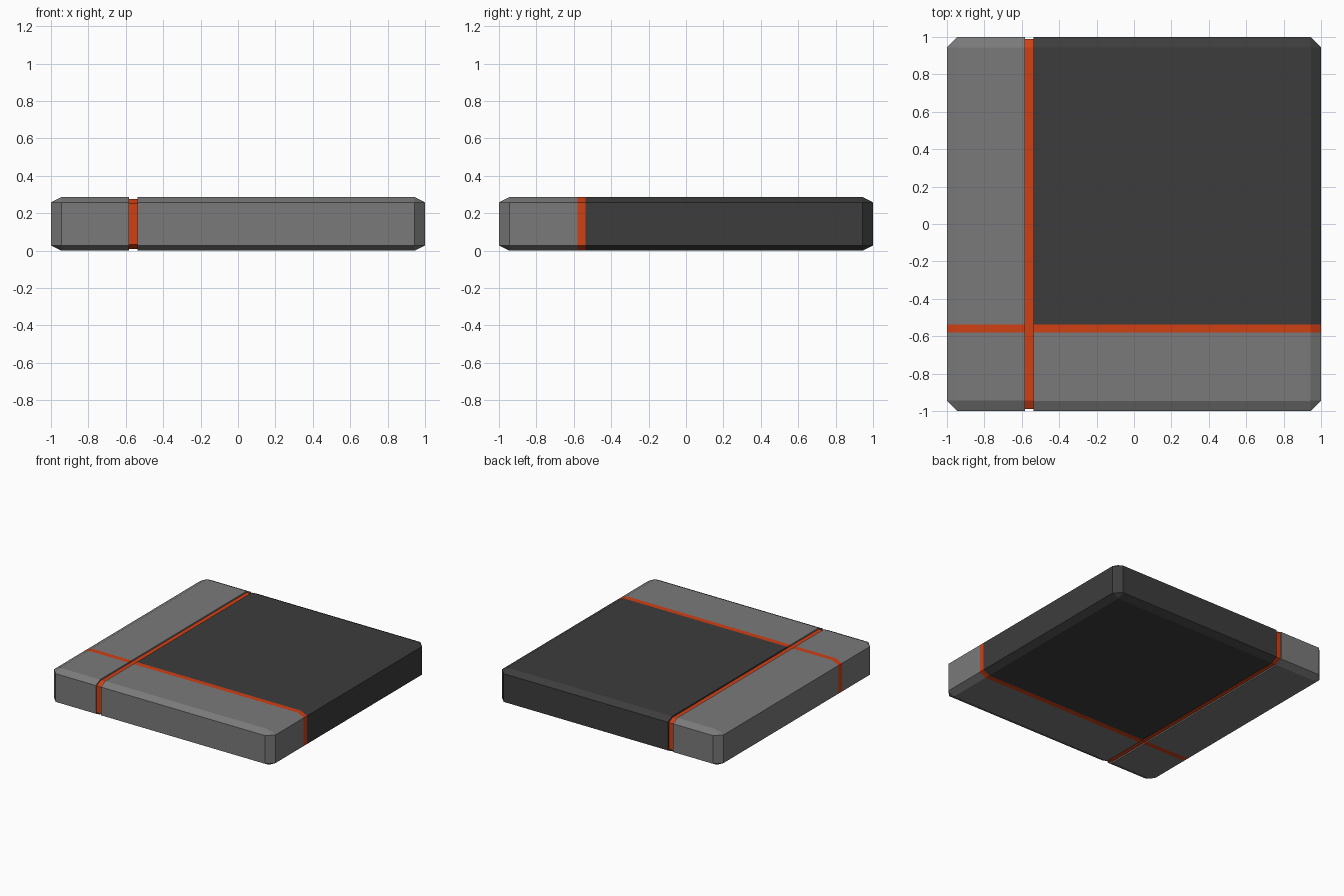
import bpy, bmesh

if "Cube" in bpy.data.objects:
    bpy.data.objects.remove(bpy.data.objects["Cube"])

H = 0.286                       # slab height
BEVEL_XY, BEVEL_Z = 0.055, 0.028
X0, X1 = -0.583, -0.537         # recessed stripe running front to back
Y0, Y1 = -0.581, -0.538         # flush stripe running left to right


def material(name, rgb):
    m = bpy.data.materials.new(name)
    m.diffuse_color = (*rgb, 1.0)
    m.use_nodes = True
    m.node_tree.nodes["Principled BSDF"].inputs["Base Color"].default_value = m.diffuse_color
    return m


mats = [material("grey", (0.195, 0.195, 0.195)),
        material("charcoal", (0.046, 0.046, 0.046)),
        material("orange", (0.63, 0.05, 0.007))]
GREY, CHARCOAL, ORANGE = range(3)


def colour_at(x, y):
    if X0 < x < X1 or Y0 < y < Y1:
        return ORANGE
    return CHARCOAL if x > X1 and y > Y1 else GREY


# Chamfered slab: bevel a taller block, then flatten it
bm = bmesh.new()
bmesh.ops.create_cube(bm, size=2.0)
squash = BEVEL_Z / BEVEL_XY
for v in bm.verts:
    v.co.z *= H / 2 / squash
bmesh.ops.bevel(bm, geom=bm.edges[:], offset=BEVEL_XY, segments=1,
                affect='EDGES', profile=0.5)
for v in bm.verts:
    v.co.z = v.co.z * squash + H / 2

# Cut the stripe borders
for co, no in (((X0, 0, 0), (1, 0, 0)), ((X1, 0, 0), (1, 0, 0)),
               ((0, Y0, 0), (0, 1, 0)), ((0, Y1, 0), (0, 1, 0))):
    bmesh.ops.bisect_plane(bm, geom=bm.verts[:] + bm.edges[:] + bm.faces[:],
                           plane_co=co, plane_no=no)

# Colour the regions
for f in bm.faces:
    c = f.calc_center_median()
    f.material_index = colour_at(c.x, c.y)

# Sink the front-to-back stripe; groove walls take the colour beside them
strip = [f for f in bm.faces if X0 < f.calc_center_median().x < X1]
walls = bmesh.ops.inset_region(bm, faces=strip, thickness=0.001, depth=-0.01,
                               use_even_offset=True)["faces"]
for f in walls:
    c = f.calc_center_median()
    side = X0 - 0.02 if c.x < (X0 + X1) / 2 else X1 + 0.02
    f.material_index = colour_at(side, c.y)

bmesh.ops.recalc_face_normals(bm, faces=bm.faces[:])
mesh = bpy.data.meshes.new("striped_slab")
bm.to_mesh(mesh)
bm.free()
for m in mats:
    mesh.materials.append(m)
slab = bpy.data.objects.new("striped_slab", mesh)
bpy.context.collection.objects.link(slab)
